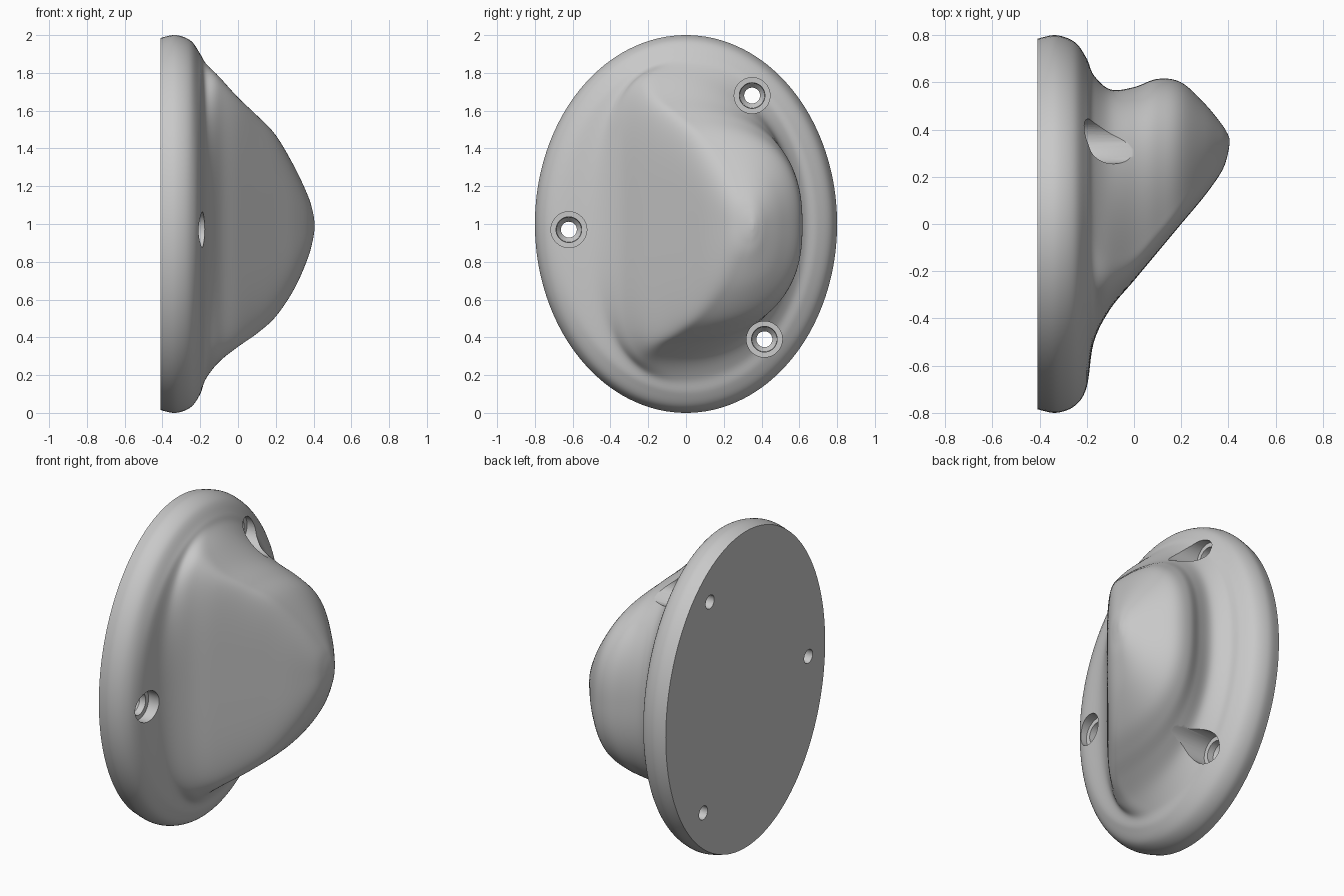
import bpy, bmesh
from math import cos, sin, tau

default = bpy.data.objects.get("Cube")
if default:
    bpy.data.objects.remove(default)

SEGMENTS = 144   # points around each section
STEPS = 6        # smooth steps between sections

# Sections along x: x, front y, back y, ridge y, bottom z, top z, front and back roundness
SECTIONS = [
    (-.41, -.785, .785, 0, .015, 1.985, 2, 2),
    (-.33, -.8, .8, 0, 0, 2, 2, 2),
    (-.25, -.77, .77, 0, .03, 1.97, 2, 2),
    (-.2, -.69, .7, 0, .1, 1.9, 2, 2),
    (-.17, -.5, .63, -.04, .18, 1.85, 2.3, 2.1),
    (-.1, -.36, .57, -.12, .27, 1.78, 3.2, 2.3),
    (0, -.24, .58, -.1, .35, 1.67, 4, 2.5),
    (.1, -.12, .615, 0, .42, 1.575, 4, 2.5),
    (.2, 0, .6, .12, .51, 1.47, 4, 2.5),
    (.3, .12, .51, .24, .66, 1.3, 3.5, 2.4),
    (.37, .22, .425, .31, .82, 1.15, 3, 2.2),
    (.395, .285, .385, .34, .91, 1.07, 2.5, 2),
    (.405, .34, .36, .35, .97, 1.01, 2, 2),
]


def catmull(a, b, c, d, t):
    return .5 * (2 * b + (c - a) * t + (2 * a - 5 * b + 4 * c - d) * t * t
                 + (3 * b - a - 3 * c + d) * t ** 3)


def smooth_sections(rows):
    """Fill in the sections along a smooth curve."""
    last = len(rows) - 1
    for i in range(last):
        near = [rows[max(0, min(last, i + k))] for k in (-1, 0, 1, 2)]
        for s in range(STEPS):
            yield [catmull(*v, s / STEPS) for v in zip(*near)]
    yield rows[-1]


def ring_points(x, front, back, ridge, bottom, top, n_front, n_back):
    """Rounded section: blunt towards the front, fuller towards the back."""
    mid, half = (top + bottom) / 2, (top - bottom) / 2
    for i in range(SEGMENTS):
        c, s = cos(tau * i / SEGMENTS), sin(tau * i / SEGMENTS)
        n = n_back if c > 0 else n_front
        width = back - ridge if c > 0 else ridge - front
        r = (abs(c) ** n + abs(s) ** n) ** (-1 / n)
        yield x, ridge + width * r * c, mid + half * r * s


def loft(name, rings):
    """Skin a list of rings and close both ends."""
    bm = bmesh.new()
    loops = [[bm.verts.new(p) for p in ring] for ring in rings]
    for a, b in zip(loops, loops[1:]):
        for i in range(len(a)):
            j = (i + 1) % len(a)
            bm.faces.new((a[i], a[j], b[j], b[i]))
    bm.faces.new(loops[0][::-1])
    bm.faces.new(loops[-1])
    bmesh.ops.recalc_face_normals(bm, faces=bm.faces)
    mesh = bpy.data.meshes.new(name)
    bm.to_mesh(mesh)
    bm.free()
    obj = bpy.data.objects.new(name, mesh)
    bpy.context.collection.objects.link(obj)
    return obj


grey = bpy.data.materials.new("matte_grey")
grey.use_nodes = True
colour = (.58, .58, .58, 1)
grey.diffuse_color = colour
grey.node_tree.nodes["Principled BSDF"].inputs["Base Color"].default_value = colour

# Body: oval base flowing into the sloped hump
hold = loft("climbing_hold", [list(ring_points(*row)) for row in smooth_sections(SECTIONS)])
hold.data.materials.append(grey)

# Screw holes: through hole, countersink and wide bore that also scoops the hump
BORE = [(-.6, .042), (-.32, .042), (-.29, .066), (-.25, .068), (-.249, .095), (.7, .095)]
for k, (y, z) in enumerate([(-.62, .97), (.35, 1.68), (.415, .39)]):
    rings = [[(x, y + r * cos(tau * i / 48), z + r * sin(tau * i / 48)) for i in range(48)]
             for x, r in BORE]
    cutter = loft(f"screw_hole_cutter_{k + 1}", rings)
    cutter.data.materials.append(grey)
    cutter.hide_render = True
    cutter.hide_set(True)
    cut = hold.modifiers.new(f"screw_hole_{k + 1}", 'BOOLEAN')
    cut.operation = 'DIFFERENCE'
    cut.solver = 'EXACT'
    cut.object = cutter

# Apply the cuts, drop the cutters and smooth the surface
bpy.context.view_layer.objects.active = hold
hold.select_set(True)
for modifier in list(hold.modifiers):
    cutter = modifier.object
    bpy.ops.object.modifier_apply(modifier=modifier.name)
    bpy.data.objects.remove(cutter)
bpy.ops.object.shade_smooth_by_angle(angle=.6)
